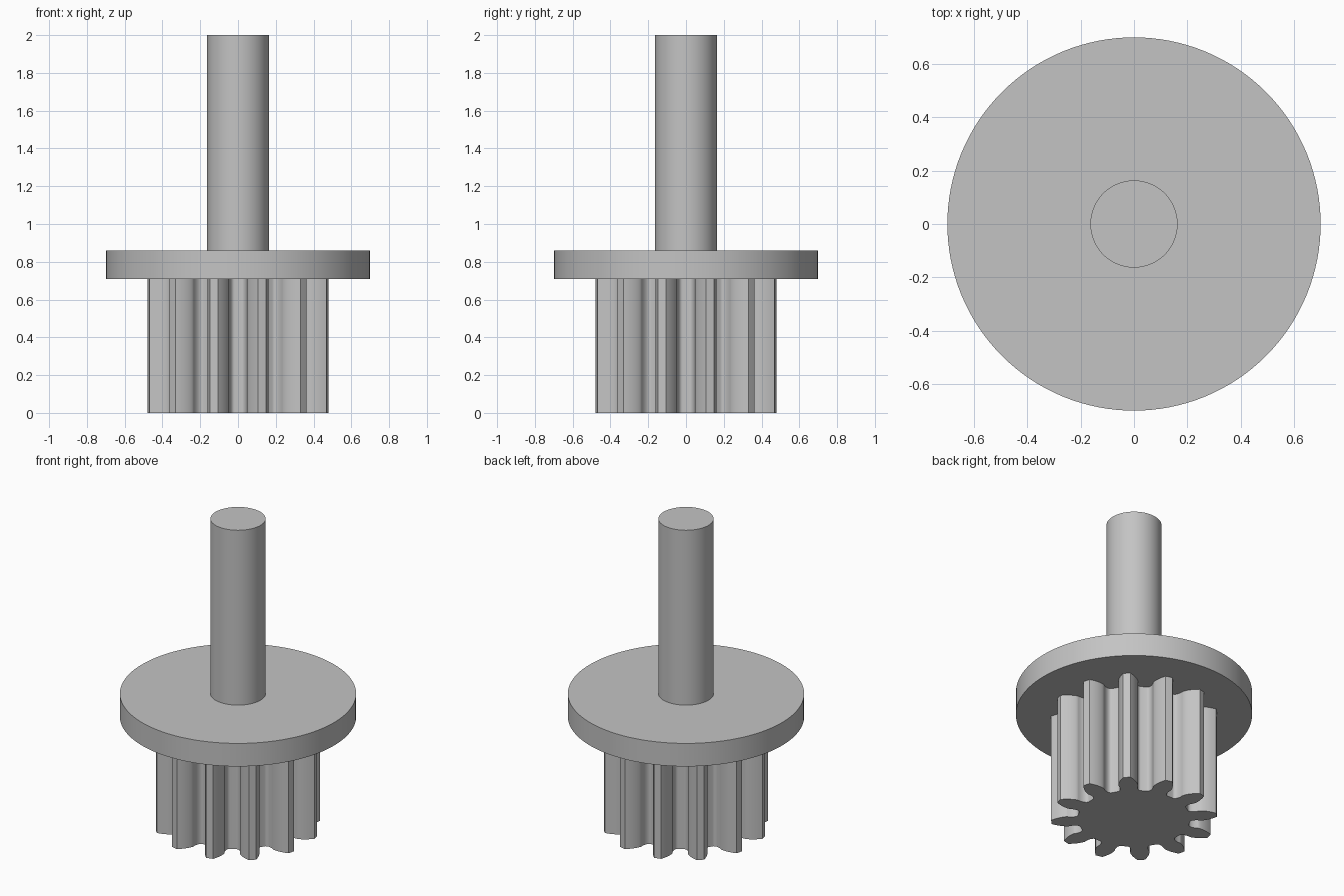
import bpy, bmesh, math

if "Cube" in bpy.data.objects:
    bpy.data.objects.remove(bpy.data.objects["Cube"], do_unlink=True)

# Single plain grey material
grey = bpy.data.materials.new("plain_grey")
grey.use_nodes = True
colour = (0.55, 0.55, 0.55, 1)
grey.diffuse_color = colour
grey.node_tree.nodes["Principled BSDF"].inputs["Base Color"].default_value = colour


def extrude_profile(name, points, bottom, top):
    """Extrude a closed outline upward into a solid."""
    bm = bmesh.new()
    base = bm.faces.new([bm.verts.new((x, y, bottom)) for x, y in points])
    result = bmesh.ops.extrude_face_region(bm, geom=[base], use_keep_orig=True)
    verts = [g for g in result["geom"] if isinstance(g, bmesh.types.BMVert)]
    bmesh.ops.translate(bm, verts=verts, vec=(0, 0, top - bottom))
    bmesh.ops.recalc_face_normals(bm, faces=bm.faces)
    mesh = bpy.data.meshes.new(name)
    bm.to_mesh(mesh)
    bm.free()
    mesh.materials.append(grey)
    obj = bpy.data.objects.new(name, mesh)
    bpy.context.collection.objects.link(obj)
    bpy.ops.object.select_all(action="DESELECT")
    obj.select_set(True)
    bpy.context.view_layer.objects.active = obj
    bpy.ops.object.shade_smooth_by_angle(angle=math.radians(30))
    return obj


def polar(r, a):
    return r * math.cos(a), r * math.sin(a)


def circle(radius, sides=96):
    return [polar(radius, math.tau * i / sides) for i in range(sides)]


def gear_outline(teeth, pitch_r, tip_r, root_r):
    """Involute teeth with undercut root fillets."""
    base_r = pitch_r * math.cos(math.radians(20))
    half_pitch = math.pi / teeth

    def involute(r):
        a = math.acos(min(1, base_r / r))
        return math.tan(a) - a

    half_base = half_pitch / 2 + involute(pitch_r)
    # Fillet traced by the corner of a rolling rack
    corner = half_pitch / 2 * pitch_r - (pitch_r - root_r) * math.tan(math.radians(20))
    flank = []
    for i in range(9):
        s = 0.212 * i / 8
        gap = (corner - s) / pitch_r + math.atan(s / root_r)
        flank.append((math.hypot(root_r, s), half_pitch - gap))
    # Involute face up to the tip
    start = base_r + 0.004
    for i in range(9):
        r = start + (tip_r - start) * i / 8
        flank.append((r, half_base - involute(r)))
    tooth = [(r, -a) for r, a in flank] + [(tip_r, 0)]
    tooth += [(r, a) for r, a in reversed(flank)]
    return [polar(r, a + (2 * k + 1) * half_pitch)
            for k in range(teeth) for r, a in tooth]


# Toothed pinion, flange and shaft
extrude_profile("pinion_gear", gear_outline(12, 0.42, 0.49, 0.3325), 0, 0.71)
extrude_profile("flange_disc", circle(0.698, 128), 0.71, 0.86)
extrude_profile("shaft", circle(0.163), 0.86, 2.0)
